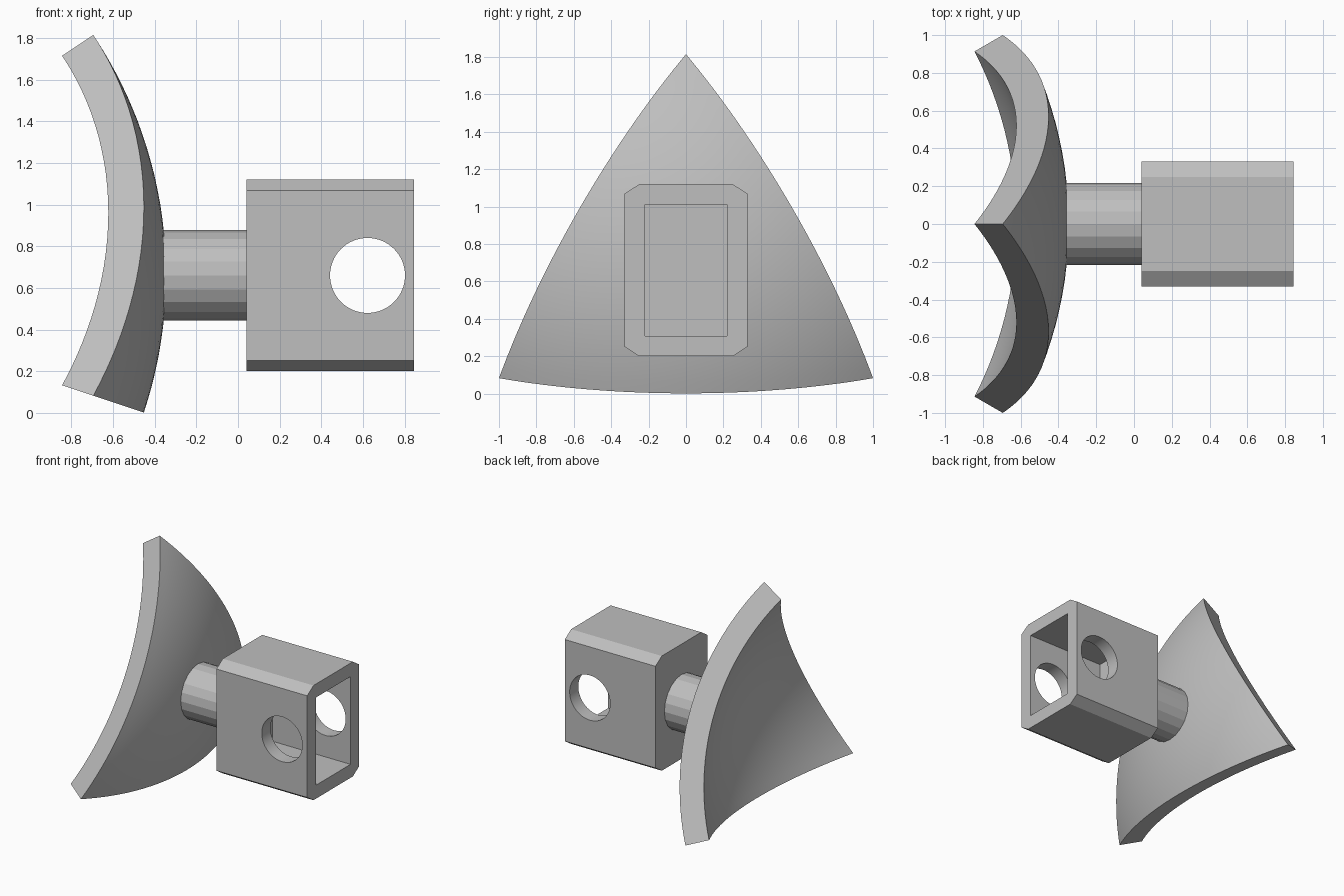
import bpy, bmesh, math
from mathutils import Matrix, Vector

cube = bpy.data.objects.get("Cube")
if cube:
    bpy.data.objects.remove(cube, do_unlink=True)

AXIS_Z = 0.66  # height of the shared axis

grey = bpy.data.materials.new("plain grey")
grey.use_nodes = True
GREY = (0.52, 0.52, 0.52, 1)
grey.diffuse_color = GREY
grey.node_tree.nodes["Principled BSDF"].inputs["Base Color"].default_value = GREY


def make(name, bm, smooth=False):
    bmesh.ops.recalc_face_normals(bm, faces=bm.faces[:])
    mesh = bpy.data.meshes.new(name)
    bm.to_mesh(mesh)
    bm.free()
    mesh.materials.append(grey)
    obj = bpy.data.objects.new(name, mesh)
    bpy.context.collection.objects.link(obj)
    if smooth:
        soften(mesh)
    return obj


def soften(mesh):
    for p in mesh.polygons:
        p.use_smooth = True
    mesh.set_sharp_from_angle(angle=math.radians(30))


def cylinder(name, radius, length, sides, centre, turn):
    bm = bmesh.new()
    bmesh.ops.create_cone(bm, cap_ends=True, segments=sides, radius1=radius,
                          radius2=radius, depth=length,
                          matrix=Matrix.Translation(centre) @ turn)
    return make(name, bm)


def prism(name, outline, x0, x1):
    """Extrude a y-z outline along x."""
    bm = bmesh.new()
    face = bm.faces.new([bm.verts.new((x0, y, z)) for y, z in outline])
    ext = bmesh.ops.extrude_face_region(bm, geom=[face], use_keep_orig=True)
    bmesh.ops.translate(bm, vec=(x1 - x0, 0, 0),
                        verts=[g for g in ext["geom"] if isinstance(g, bmesh.types.BMVert)])
    return make(name, bm)


# Curved shield: spherical triangle with radial edges
R_OUT, R_IN = 2.08, 1.90
centre = Vector((-2.425, 0, AXIS_Z))
bm = bmesh.new()
corner = 2 / math.sqrt(3)
angles = [math.radians(a) for a in (90, 210, 330)]
bm.faces.new([bm.verts.new((1.73, corner * math.cos(a), corner * math.sin(a))) for a in angles])
bmesh.ops.subdivide_edges(bm, edges=bm.edges[:], cuts=27, use_grid_fill=True)
for v in bm.verts:
    v.co = v.co.normalized() * R_OUT
ext = bmesh.ops.extrude_face_region(bm, geom=bm.faces[:], use_keep_orig=True)
for v in ext["geom"]:
    if isinstance(v, bmesh.types.BMVert):
        v.co *= R_IN / R_OUT
bmesh.ops.translate(bm, verts=bm.verts[:], vec=centre)
make("curved_shield", bm, smooth=True)

# Faceted stem
cylinder("stem", 0.217, 0.44, 20, (-0.18, 0, AXIS_Z), Matrix.Rotation(math.pi / 2, 4, 'Y'))

# Socket box with chamfered long edges
w, h, cw, ch = 0.33, 0.46, 0.08, 0.052
outline = [(w, h - ch), (w - cw, h), (cw - w, h), (-w, h - ch),
           (-w, ch - h), (cw - w, -h), (w - cw, -h), (w, ch - h)]
socket = prism("socket_box", [(y, AXIS_Z + z) for y, z in outline], 0.04, 0.845)

# Cavity open at the end, and a cross hole through both sides
cavity = prism("cavity_cutter", [(y, AXIS_Z + z) for y, z in
               ((-0.22, -0.352), (0.22, -0.352), (0.22, 0.352), (-0.22, 0.352))], 0.154, 1.0)
hole = cylinder("hole_cutter", 0.18, 1.0, 64, (0.622, 0, AXIS_Z),
                Matrix.Rotation(math.pi / 2, 4, 'X'))
for cutter in (cavity, hole):
    cutter.hide_render = True
    mod = socket.modifiers.new(cutter.name, 'BOOLEAN')
    mod.operation = 'DIFFERENCE'
    mod.solver = 'EXACT'
    mod.object = cutter
graph = bpy.context.evaluated_depsgraph_get()
cut_mesh = bpy.data.meshes.new_from_object(socket.evaluated_get(graph))
socket.modifiers.clear()
socket.data = cut_mesh
soften(cut_mesh)
for cutter in (cavity, hole):
    bpy.data.objects.remove(cutter, do_unlink=True)
